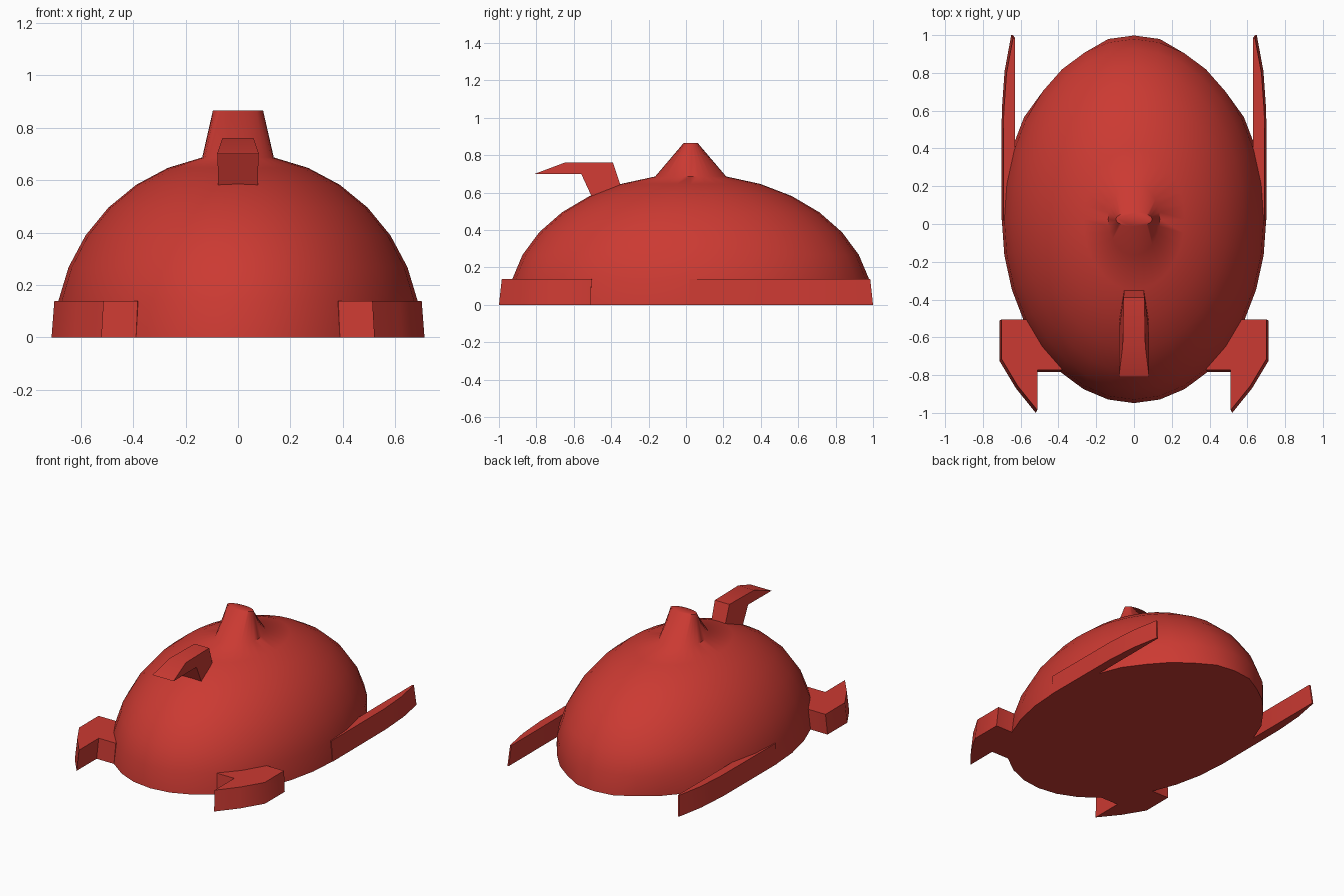
import bpy, bmesh, math

if "Cube" in bpy.data.objects:
    bpy.data.objects.remove(bpy.data.objects["Cube"])

RX, RY, RZ, CY = 0.70, 0.973, 0.70, 0.025   # shell radii and centre in y
SEG, RINGS = 32, 8                          # sides round, rings up to the pole

red = bpy.data.materials.new("shell red")
red.diffuse_color = (0.60, 0.042, 0.032, 1)
red.use_nodes = True
red.node_tree.nodes["Principled BSDF"].inputs["Base Color"].default_value = red.diffuse_color


def finish(bm, name, angle):
    bmesh.ops.recalc_face_normals(bm, faces=bm.faces[:])
    mesh = bpy.data.meshes.new(name)
    bm.to_mesh(mesh)
    bm.free()
    mesh.materials.append(red)
    ob = bpy.data.objects.new(name, mesh)
    bpy.context.collection.objects.link(ob)
    bpy.ops.object.select_all(action='DESELECT')
    bpy.context.view_layer.objects.active = ob
    ob.select_set(True)
    bpy.ops.object.shade_smooth_by_angle(angle=math.radians(angle))
    return ob


def loft(name, loops, angle=40):
    """Skin equal-length closed loops and cap both ends."""
    bm = bmesh.new()
    rows = [[bm.verts.new(p) for p in loop] for loop in loops]
    n = len(rows[0])
    for a, b in zip(rows, rows[1:]):
        for i in range(n):
            j = (i + 1) % n
            bm.faces.new((a[i], a[j], b[j], b[i]))
    bm.faces.new(rows[0])
    bm.faces.new(rows[-1])
    return finish(bm, name, angle)


def ring(rx, ry, z):
    return [(rx * math.cos(2 * math.pi * i / SEG),
             CY + ry * math.sin(2 * math.pi * i / SEG), z) for i in range(SEG)]


# Domed shell with a flat underside; its top ring rises into a narrow ridge
loops = []
for k in range(RINGS):
    a = k * math.pi / 2 / RINGS
    loops.append(ring(RX * math.cos(a), RY * math.cos(a), RZ * math.sin(a)))
# shallow vertical vents on the rear rim
for i in (4, 5, 6, 10, 11, 12):
    x, y, z = loops[0][i]
    loops[0][i] = (x * 0.98, CY + (y - CY) * 0.98, z)
loops.append(ring(0.096, 0.038, 0.865))
loft("domed_shell", loops, 60)

# Forward hook: side profile (y, z, half width)
hook = [(-0.50, 0.57, 0.076), (-0.347, 0.63, 0.052), (-0.39, 0.76, 0.055),
        (-0.65, 0.76, 0.060), (-0.81, 0.70, 0.080), (-0.56, 0.70, 0.078)]
loft("front_hook", [[(s * w, y, z) for y, z, w in hook] for s in (-1, 1)])

# Low side parts, drawn as outlines on the right and mirrored to the left
foot = [(0.36, -0.72), (0.389, -0.784), (0.52, -0.784), (0.52, -1.0), (0.625, -0.87),
        (0.712, -0.725), (0.712, -0.512), (0.582, -0.512), (0.54, -0.50)]
wing = [(0.685, 0.02), (0.702, 0.02), (0.70, 0.60), (0.685, 0.81), (0.65, 1.0),
        (0.64, 1.0), (0.64, 0.40), (0.66, 0.20)]
for side, s in (("left", -1), ("right", 1)):
    for part, outline in (("foot", foot), ("rear_plate", wing)):
        loft(f"{side}_{part}",
             [[(s * x, y, 0) for x, y in outline],
              [(s * x * 0.985, y * 0.985, 0.138) for x, y in outline]])
